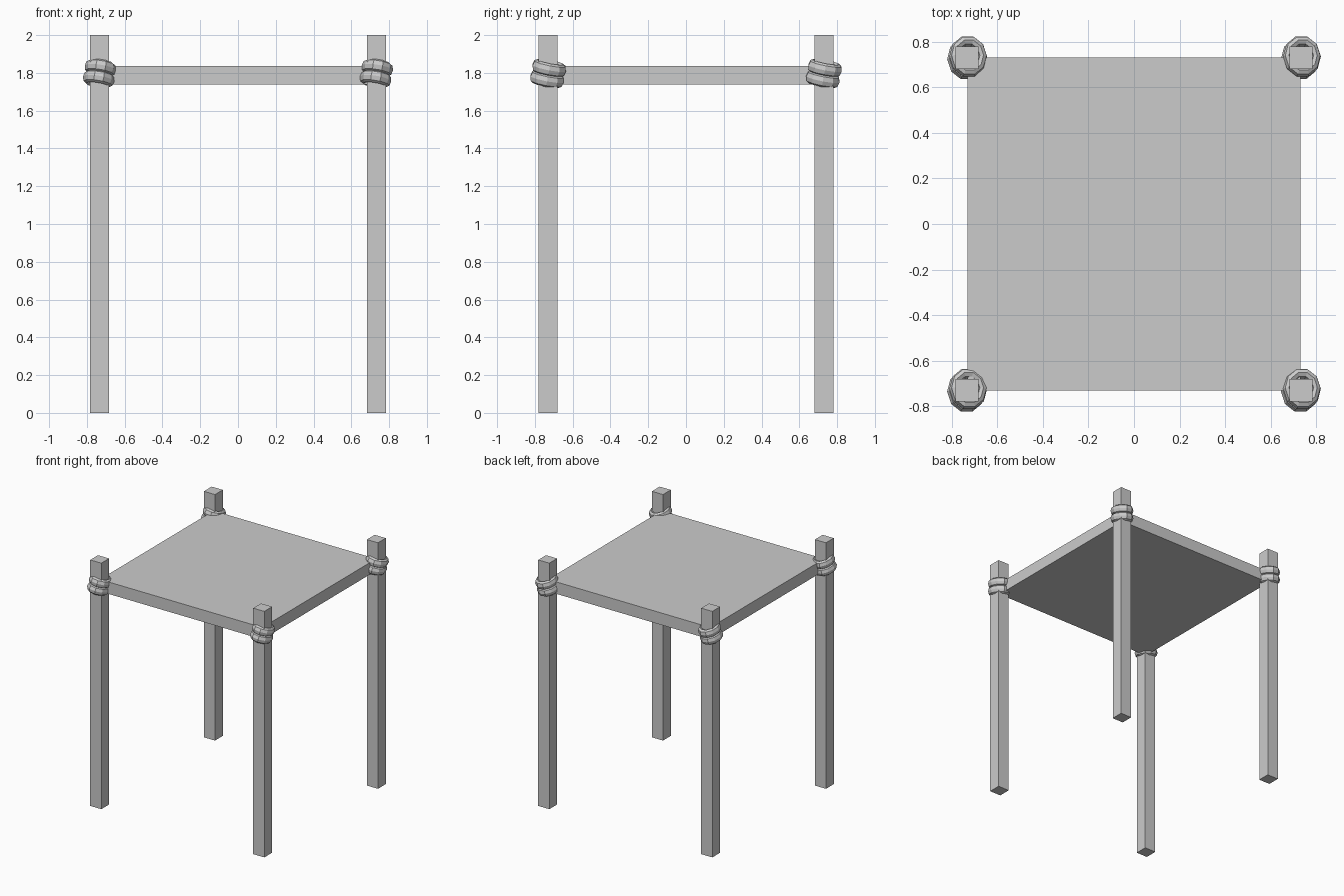
import bpy
from mathutils import Matrix, Vector

if "Cube" in bpy.data.objects:
    bpy.data.objects.remove(bpy.data.objects["Cube"])

POST = 0.733      # post centre offset
TOP_Z = 1.797     # height of the lashings


def box(name, centre, size):
    bpy.ops.mesh.primitive_cube_add(size=1, location=centre)
    ob = bpy.context.object
    ob.name = name
    ob.scale = size
    bpy.ops.object.transform_apply(location=False, rotation=False, scale=True)
    return ob


def rope_ring(name, centre, offset):
    # faceted oval ring, tilted so its front left side rides high
    bpy.ops.mesh.primitive_torus_add(major_segments=10, minor_segments=8,
                                     major_radius=0.063, minor_radius=0.021)
    ob = bpy.context.object
    ob.name = name
    tilt = Matrix.Rotation(0.16, 4, 'Y') @ Matrix.Rotation(-0.19, 4, 'X')
    ob.data.transform(Matrix.Translation(Vector(centre)) @ tilt
                      @ Matrix.Translation((0, 0, offset))
                      @ Matrix.Diagonal((1.0, 1.12, 1.6, 1.0)))
    for p in ob.data.polygons:
        p.use_smooth = False
    return ob


# flat slab top
box("table_top", (0, 0, 1.788), (1.462, 1.462, 0.097))

# four square posts, each with two rope turns
for side, sx in (("left", -1), ("right", 1)):
    for end, sy in (("front", -1), ("back", 1)):
        x, y = sx * POST, sy * 0.73
        box(f"{end}_{side}_post", (x, y, 1.0), (0.1, 0.1, 2.0))
        for label, off in (("lower", -0.03), ("upper", 0.03)):
            rope_ring(f"{end}_{side}_{label}_rope", (x, y, TOP_Z), off)
